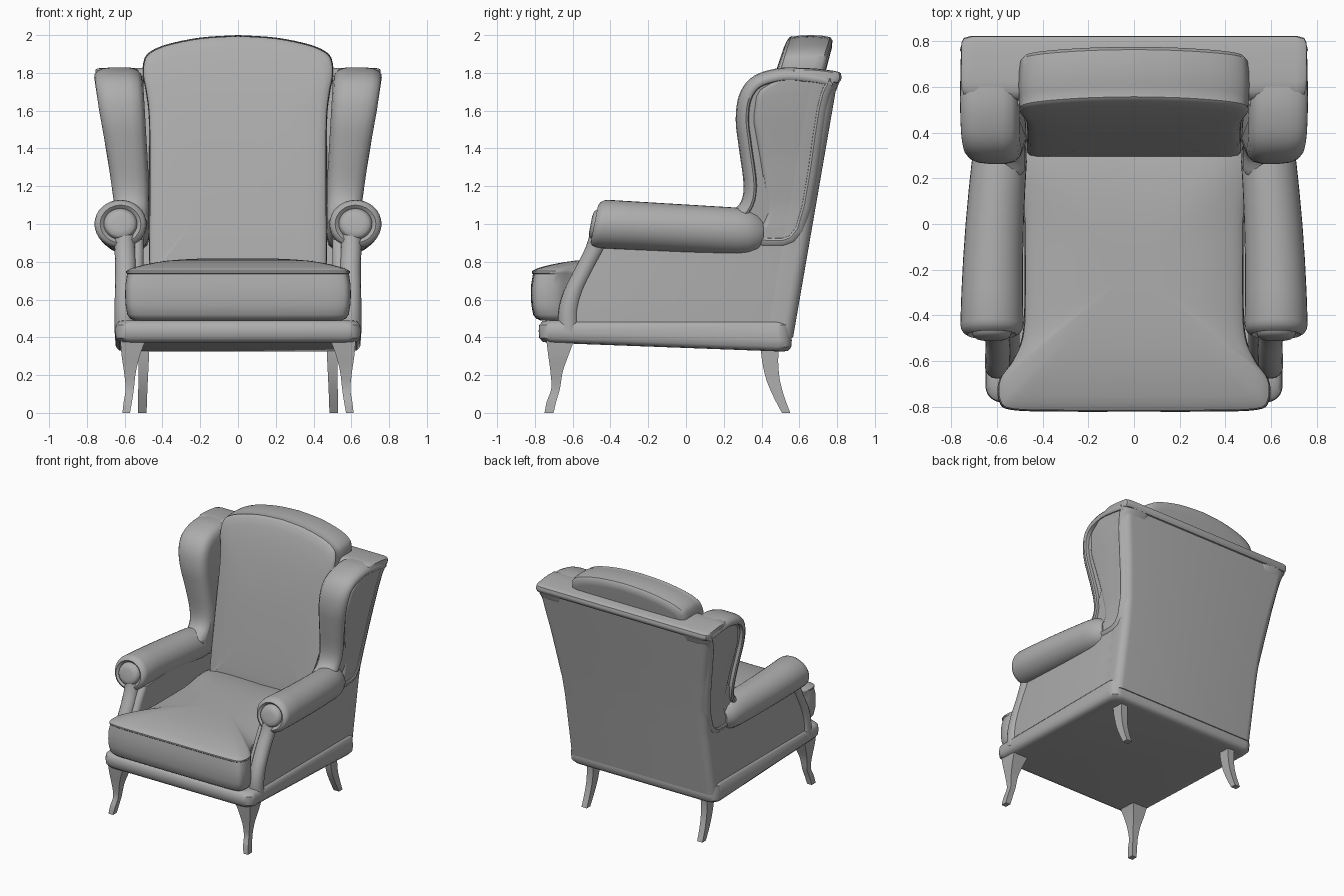
import bpy, bmesh, math
from mathutils import Vector

cube = bpy.data.objects.get("Cube")
if cube:
    bpy.data.objects.remove(cube, do_unlink=True)

GREY = (0.42, 0.42, 0.42, 1)
mat = bpy.data.materials.new("grey upholstery")
mat.use_nodes = True
mat.diffuse_color = GREY
mat.node_tree.nodes["Principled BSDF"].inputs["Base Color"].default_value = GREY


def loft(name, rings, mirror=False, angle=40):
    """Skin a list of equal closed rings and cap both ends."""
    bm = bmesh.new()
    rows = [[bm.verts.new(p) for p in ring] for ring in rings]
    n = len(rows[0])
    for a, b in zip(rows, rows[1:]):
        for i in range(n):
            j = (i + 1) % n
            bm.faces.new((a[i], a[j], b[j], b[i]))
    bm.faces.new(rows[0])
    bm.faces.new(rows[-1])
    bmesh.ops.recalc_face_normals(bm, faces=bm.faces)
    mesh = bpy.data.meshes.new(name)
    bm.to_mesh(mesh)
    bm.free()
    mesh.materials.append(mat)
    ob = bpy.data.objects.new(name, mesh)
    bpy.context.collection.objects.link(ob)
    bpy.ops.object.select_all(action='DESELECT')
    ob.select_set(True)
    bpy.context.view_layer.objects.active = ob
    bpy.ops.object.shade_smooth_by_angle(angle=math.radians(angle))
    if mirror:
        ob.modifiers.new("Mirror", 'MIRROR').use_mirror_merge = False
    return ob


def spline(pts, n=4, closed=True):
    """Catmull-Rom curve through the points."""
    pts = [Vector(p) for p in pts]
    m = len(pts)
    pick = (lambda i: pts[i % m]) if closed else (lambda i: pts[max(0, min(i, m - 1))])
    out = []
    for i in range(m if closed else m - 1):
        a, b, c, d = (pick(i + k) for k in (-1, 0, 1, 2))
        for k in range(n):
            t = k / n
            out.append(0.5 * (2 * b + (c - a) * t + (2 * a - 5 * b + 4 * c - d) * t * t
                              + (3 * b - a - 3 * c + d) * t ** 3))
    return out if closed else out + [pts[-1]]


def inset(pts, d):
    """Move a counter-clockwise outline inwards."""
    out = []
    for i, p in enumerate(pts):
        t = (pts[(i + 1) % len(pts)] - pts[i - 1]).normalized()
        out.append(p + Vector((-t.y, t.x)) * d)
    return out


def rect(x0, x1, y0, y1, r, n=6):
    """Rounded rectangle, counter-clockwise."""
    out = []
    corners = ((x1 - r, y1 - r), (x0 + r, y1 - r), (x0 + r, y0 + r), (x1 - r, y0 + r))
    for q, (cx, cy) in enumerate(corners):
        for k in range(n + 1):
            a = (q + k / n) * math.pi / 2
            out.append(Vector((cx + r * math.cos(a), cy + r * math.sin(a))))
    return out


def table(keys, z):
    """Linear interpolation in (z, value) pairs."""
    for (z0, v0), (z1, v1) in zip(keys, keys[1:]):
        if z <= z1:
            return v0 + (v1 - v0) * max(0, (z - z0) / (z1 - z0))
    return keys[-1][1]


def half_width(z):
    return table(((0.9, 0.645), (1.1, 0.655), (1.35, 0.69), (1.6, 0.735), (1.8, 0.765)), z)


def back_y(z):
    return 0.56 + 0.173 * (z - 0.36)


def mirrored(pts):
    """Complete an outline given from the centre line along +x back to the centre."""
    return pts + [Vector((-p.x, p.y)) for p in reversed(pts) if p.x > 0.001]


# seat base: rounded box whose underside drops towards the back
rings = []
for z, d in ((0.37, 0.05), (0.375, 0.02), (0.395, 0.003), (0.43, 0), (0.465, 0.003), (0.485, 0.02), (0.49, 0.05)):
    drop = 0.045 if z < 0.44 else 0.0
    rings.append([(p.x, p.y, z - drop * (p.y + 0.7) / 1.2)
                  for p in rect(-0.65 + d, 0.65 - d, -0.78 + d, 0.56 - d, 0.07)])
loft("seat_base", rings)

# outer back and side panels, stacked in height
FRONT = ((0.4, -0.64), (0.55, -0.64), (0.7, -0.58), (0.85, -0.50), (0.93, -0.45), (0.96, 0.38),
         (1.05, 0.42), (1.25, 0.40), (1.55, 0.35), (1.7, 0.37), (1.78, 0.5))
levels = [0.4 + 0.0345 * k for k in range(41)]
loft("outer_back", [[(p.x, p.y, z) for p in rect(-half_width(z) + 0.012, half_width(z) - 0.012,
                                                  back_y(z) - 0.2, back_y(z), 0.06)] for z in levels])
loft("side_panel", [[(p.x, p.y, z) for p in rect(0.5, half_width(z) - 0.012, table(FRONT, z),
                                                  back_y(z) - 0.02, 0.04)] for z in levels], True)

# wings: padded outline with a rolled lip around the outer panel
outline = spline([(0.2, 1.04), (0.25, 0.94), (0.4, 0.86), (0.64, 0.95), (0.76, 1.6), (0.80, 1.72), (0.80, 1.79),
                  (0.58, 1.828), (0.44, 1.815), (0.34, 1.77), (0.28, 1.68), (0.263, 1.55),
                  (0.28, 1.4), (0.305, 1.2), (0.28, 1.1)])
rings = []
for outer, dx, d in ((0, 0, 0.07), (0, 0.008, 0.035), (0, 0.03, 0.01), (0, 0.07, 0), (1, -0.09, 0), (1, -0.05, 0.005),
                     (1, -0.02, 0.018), (1, -0.004, 0.037), (1, 0, 0.055), (1, -0.006, 0.066), (1, -0.03, 0.07)):
    ring = []
    for p in inset(outline, d):
        inner = table(((1.2, 0.47), (1.8, 0.505)), p.y)
        ring.append(((half_width(p.y) if outer else inner) + dx, p.x, p.y))
    rings.append(ring)
loft("wing", rings, True)

# padded rail across the top of the back
bar = spline([(0.58, 1.825), (0.56, 1.76), (0.78, 1.745), (0.815, 1.755), (0.822, 1.785), (0.79, 1.81)])
rings = []
for x, s in ((-0.755, 0.75), (-0.745, 0.92), (-0.71, 1), (0.71, 1), (0.745, 0.92), (0.755, 0.75)):
    rings.append([(x, 0.7 + (p.x - 0.7) * s, 1.785 + (p.y - 1.785) * s) for p in bar])
loft("top_rail", rings)

# rolled arms with a scroll and button on the front
arm = [(-0.445, s, dy) for s, dy in ((0.3, -0.06), (0.5, -0.055), (0.6, -0.043), (0.64, -0.022), (0.68, -0.028),
                                     (0.78, -0.04), (0.9, -0.03), (0.97, -0.015))]
arm += [(y, 1, 0) for y in (-0.44, -0.3, -0.15, 0, 0.15, 0.27)] + [(0.33, 0.95, 0), (0.38, 0.82, 0), (0.41, 0.6, 0)]
rings = []
for y, s, dy in arm:
    t = (y + 0.44) / 0.74
    cx, cz = 0.622 - 0.035 * t * t, 1.0 - 0.04 * t
    rx, rz = 0.138 - 0.018 * t, 0.128 - 0.003 * t
    ring = []
    for k in range(32):
        a = k * math.pi / 16
        dz = rz * s * math.sin(a)
        ring.append((cx + rx * s * math.cos(a), y + dy + 0.2 * dz * (1 - max(0, t)), cz + dz))
    rings.append(ring)
loft("arm", rings, True)

# padded posts in front of the arms
path = spline([(0.605, -0.45, 0.97), (0.60, -0.475, 0.88), (0.595, -0.53, 0.77), (0.597, -0.59, 0.65),
               (0.598, -0.62, 0.54), (0.598, -0.62, 0.42)], 4, False)
rings = []
for p in path:
    rings.append([(p.x + 0.055 * math.cos(k * math.pi / 8), p.y + 0.055 * math.sin(k * math.pi / 8), p.z)
                  for k in range(16)])
loft("arm_post", rings, True)

# T-shaped seat cushion with piped edge and crowned top
half = spline([(0, -0.815), (0.3, -0.815), (0.53, -0.808), (0.585, -0.77), (0.585, -0.68), (0.53, -0.6),
               (0.487, -0.5), (0.475, -0.35), (0.475, 0), (0.475, 0.4), (0, 0.4)], 4, False)
seat = mirrored(half)
layers = [(0.49, 0.93), (0.5, 0.965), (0.52, 0.99), (0.57, 1.005), (0.62, 1.01), (0.68, 1.007), (0.735, 0.992),
          (0.74, 1.0), (0.75, 1.0), (0.756, 0.985)]
layers += [(0.756 + 0.062 * (1 - s ** 3.5), s) for s in (0.95, 0.9, 0.82, 0.73, 0.63, 0.5, 0.35, 0.15)]
loft("seat_cushion", [[(p.x * s, -0.2 + (p.y + 0.2) * s, z) for p in seat] for z, s in layers])

# back cushion with arched top, leaning back
half = spline([(0, 0.7), (0.44, 0.7), (0.47, 0.75), (0.47, 1.2), (0.472, 1.55), (0.488, 1.7), (0.503, 1.78),
               (0.502, 1.85), (0.475, 1.905), (0.38, 1.95), (0.2, 1.987), (0, 2.0)], 4, False)
back = mirrored(half)


def lean(z):
    return 0.305 + 0.15 * (z - 0.8) + 0.06 * max(0, (z - 0.8) / 1.2) ** 4


rings = []
for dy, s in ((-0.012, 0.2), (-0.012, 0.5), (-0.01, 0.75), (-0.006, 0.9), (0.0, 0.965), (0.008, 0.985), (0.014, 0.992),
              (0.022, 0.988), (0.06, 0.997), (0.12, 1.0), (0.18, 0.995), (0.222, 0.985), (0.24, 0.96), (0.25, 0.9), (0.25, 0.5)):
    rings.append([(p.x * s, lean(1.3 + (p.y - 1.3) * s) + dy, 1.3 + (p.y - 1.3) * s) for p in back])
loft("back_cushion", rings)


# square curved legs: centre x, y, z and half sizes
def leg(name, keys):
    rings = []
    for x, y, z, hx, hy in [tuple(v) for v in spline(keys, 4, False)]:
        rings.append([(x + a * hx, y + b * hy, z) for a, b in ((-1, -1), (1, -1), (1, 1), (-1, 1))])
    loft(name, rings, True, 35)


leg("front_leg", [(0.555, -0.665, 0.39, 0.068, 0.075), (0.567, -0.675, 0.31, 0.05, 0.055),
                  (0.572, -0.685, 0.22, 0.032, 0.033), (0.573, -0.69, 0.13, 0.022, 0.023),
                  (0.583, -0.712, 0.06, 0.022, 0.025), (0.592, -0.725, 0.0, 0.02, 0.024)])
leg("back_leg", [(0.5, 0.445, 0.36, 0.03, 0.05), (0.5, 0.445, 0.28, 0.028, 0.043), (0.502, 0.46, 0.18, 0.025, 0.036),
                 (0.505, 0.49, 0.09, 0.024, 0.029), (0.507, 0.53, 0.0, 0.023, 0.022)])
